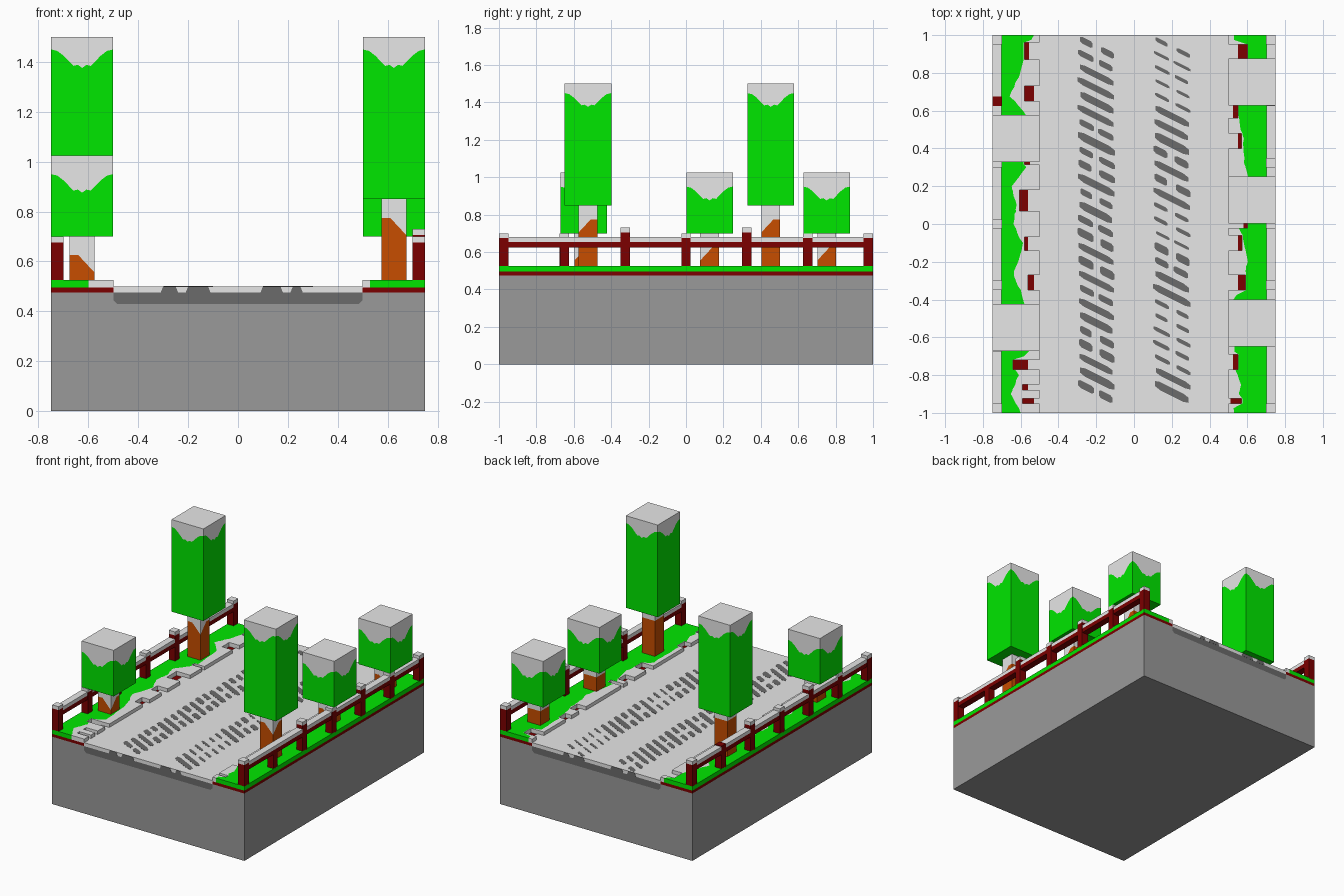
import bpy, bmesh, random

if "Cube" in bpy.data.objects:
    bpy.data.objects.remove(bpy.data.objects["Cube"])
random.seed(4)


def mat(name, *c):
    m = bpy.data.materials.new(name)
    m.diffuse_color = (*c, 1)
    m.use_nodes = True
    m.node_tree.nodes["Principled BSDF"].inputs["Base Color"].default_value = m.diffuse_color
    return m


SNOW = mat("snow", .8, .8, .8)
GREEN = mat("leaf green", 0, .8, 0)
TRUNK = mat("bark brown", .57, .075, 0)
RED = mat("dark red wood and soil", .2, 0, 0)
STONE = mat("stone grey", .32, .32, .32)
ASPHALT = mat("asphalt grey", .145, .145, .145)


def finish(bm, name, *mats):
    bmesh.ops.recalc_face_normals(bm, faces=bm.faces)
    me = bpy.data.meshes.new(name)
    bm.to_mesh(me)
    bm.free()
    for m in mats:
        me.materials.append(m)
    ob = bpy.data.objects.new(name, me)
    bpy.context.collection.objects.link(ob)
    return ob


def add_prism(bm, pts, vec):
    """Extrude a planar outline along a vector."""
    a = [bm.verts.new(p) for p in pts]
    b = [bm.verts.new([p[i] + vec[i] for i in range(3)]) for p in pts]
    n = len(pts)
    bm.faces.new(a)
    bm.faces.new(b[::-1])
    for i in range(n):
        bm.faces.new((a[i], a[(i + 1) % n], b[(i + 1) % n], b[i]))


def add_box(bm, x0, x1, y0, y1, z0, z1):
    add_prism(bm, [(x0, y0, z0), (x1, y0, z0), (x1, y1, z0), (x0, y1, z0)], (0, 0, z1 - z0))


def extrude_profile(name, xz, m):
    bm = bmesh.new()
    add_prism(bm, [(x, -1, z) for x, z in xz], (0, 2, 0))
    return finish(bm, name, m)


def capped_block(name, cx, cy, size, z0, z1, cut, m, us=(0,), cap_mat=SNOW):
    """Square block with a cap of another colour; cut(side, u) = cap depth on the sides."""
    h = size / 2
    corners = [(cx - h, cy - h), (cx + h, cy - h), (cx + h, cy + h), (cx - h, cy + h)]
    bm = bmesh.new()
    rings = [[], [], []]
    for k in range(4):
        (ax, ay), (bx, by) = corners[k], corners[(k + 1) % 4]
        for u in us:
            x, y = ax + (bx - ax) * u, ay + (by - ay) * u
            for ring, z in zip(rings, (z0, z1 - cut(k, u), z1)):
                ring.append(bm.verts.new((x, y, z)))
    n = len(rings[0])
    bm.faces.new(rings[0])
    bm.faces.new(rings[2]).material_index = 1
    for lvl in range(2):
        lo, hi = rings[lvl], rings[lvl + 1]
        for i in range(n):
            j = (i + 1) % n
            bm.faces.new((lo[i], lo[j], hi[j], hi[i])).material_index = lvl
    return finish(bm, name, m, cap_mat)


def lerp(table, t):
    for (a, va), (b, vb) in zip(table, table[1:]):
        if a <= t <= b:
            return va + (vb - va) * (t - a) / (b - a)
    return table[-1][1]


# Ground block with a road channel, road bed and road snow
channel = [(0.5, 0.475), (0.5, 0.445), (0.485, 0.43), (-0.485, 0.43), (-0.5, 0.445), (-0.5, 0.475)]
extrude_profile("ground_block", [(-0.75, 0), (0.75, 0), (0.75, 0.475)] + channel + [(-0.75, 0.475)], STONE)
extrude_profile("road_bed", channel, ASPHALT)
extrude_profile("road_snow", [(-0.5, 0.475), (0.5, 0.475), (0.5, 0.5), (-0.5, 0.5)], SNOW)

# Tyre tracks: diagonal stripes with tapered ends, sparser on parts of the right track
bm = bmesh.new()
for cx in (-0.2, 0.2):
    for i in range(29):
        y = -0.985 + i * 0.073
        sparse = cx > 0 and (-0.72 < y < -0.4 or -0.1 < y < 0.12 or y > 0.68)
        t = random.uniform(0.016, 0.024) if sparse else random.uniform(0.034, 0.046)
        spans = [(0, .45), (.55, 1)] if random.random() < .4 or sparse else [(0, 1)]
        for u0, u1 in spans:
            u0 += random.uniform(0, .08)
            u1 -= random.uniform(0, .08)
            um = (u1 - u0) * .15
            pts = [(u0, -t * .3), (u0 + um, -t / 2), (u1 - um, -t / 2), (u1, -t * .3),
                   (u1, t * .3), (u1 - um, t / 2), (u0 + um, t / 2), (u0, t * .3)]
            pts = [(cx - .1 + .2 * u, y - .1 * u + v, .499) for u, v in pts]
            if all(abs(p[1]) < 1 for p in pts):
                add_prism(bm, pts, (0, 0, .002))
for x0, x1 in ((-0.3, -0.25), (-0.2, -0.12), (0.1, 0.17), (0.22, 0.25)):
    for ye in (-1, 1):
        add_prism(bm, [(x0 - 0.01, ye - 0.001, 0.475), (x1 + 0.01, ye - 0.001, 0.475),
                       (x1, ye - 0.001, 0.5), (x0, ye - 0.001, 0.5)], (0, 0.002, 0))
finish(bm, "tyre_tracks", ASPHALT)

# Verges: (y, |x|) line where grass meets snow, and bare soil notches (y0, y1, x0, x1)
VERGE = {
    -1: ([(-1, .60), (-.9, .65), (-.8, .61), (-.75, .64), (-.67, .55), (-.42, .58), (-.35, .60),
          (-.27, .64), (-.2, .61), (-.1, .59), (0, .64), (.1, .62), (.2, .65), (.33, .55),
          (.58, .57), (.68, .66), (.78, .61), (.9, .57), (1, .53)],
         [(-.95, -.925, .53, .59), (-.88, -.85, .56, .59), (-.77, -.72, .56, .64), (-.35, -.27, .53, .56),
          (-.14, -.07, .56, .58), (.07, .18, .56, .605), (.315, .34, .55, .58), (.65, .73, .53, .58),
          (.87, .96, .555, .58)]),
    1: ([(-1, .53), (-.95, .53), (-.86, .57), (-.78, .54), (-.65, .53), (-.4, .53), (-.3, .58),
         (-.2, .60), (-.1, .58), (0, .55), (.25, .60), (.36, .58), (.45, .58), (.53, .56),
         (.63, .54), (.88, .53), (1, .53)],
        [(-.95, -.925, .51, .57), (-.77, -.69, .525, .55), (-.35, -.27, .55, .59), (-.14, -.06, .55, .572),
         (-.02, .01, .58, .60), (.4, .48, .55, .57), (.56, .63, .525, .55), (.87, .95, .55, .60)]),
}
for s, (line, notches) in VERGE.items():
    side = "left" if s < 0 else "right"
    extrude_profile(side + "_soil", [(s * .5, .475), (s * .75, .475), (s * .75, .495), (s * .5, .495)], RED)
    ys = sorted({round(-1 + i * 0.025, 3) for i in range(81)} | {v for n in notches for v in n[:2]})
    edge = []
    for y in ys:
        x = lerp(line, y)
        if abs(y) < 1:
            x += random.uniform(-0.004, 0.004)
        for y0, y1, _, x1 in notches:
            if y0 <= y <= y1:
                x = max(x, x1 + 0.004)
        edge.append((s * x, y, 0.495))
    bm = bmesh.new()
    add_prism(bm, edge + [(s * .75, 1, .495), (s * .75, -1, .495)], (0, 0, .03))
    finish(bm, side + "_grass", GREEN)
    steps = [(s * .5, -1, .495)]
    bm = bmesh.new()
    for y0, y1, x0, x1 in notches:
        steps += [(s * x, y, .495) for x, y in ((.5, y0), (x1, y0), (x1, y1), (.5, y1))]
        add_box(bm, s * .5, s * x0, y0, y1, .495, .5)
    steps.append((s * .5, 1, .495))
    add_prism(bm, steps + edge[::-1], (0, 0, .03))
    finish(bm, side + "_verge_snow", SNOW)

    # Fence: rail with a snow strip, seven posts with snow caps, one bare post per side
    for part, z0, z1, m in (("rail", .625, .655, RED), ("rail_snow", .655, .68, SNOW)):
        bm = bmesh.new()
        add_box(bm, s * .701, s * .749, -.975, .975, z0, z1)
        finish(bm, f"{side}_fence_{part}", m)
    for i in range(-3, 4):
        bare = i * s == -2
        top = (.685 if s < 0 else .655) if bare else .73 if abs(i) == 1 else .70
        size = .0475 if bare and s > 0 else .05
        capped_block(f"{side}_fence_post_{i + 4}", s * .725, i * .325, size, .52, top,
                     lambda k, u: .025, RED, cap_mat=RED if bare else SNOW)

# Trees: square trunk and crown, snow sagging at the middle of each crown side
SAG = [(0, 0), (.1, .006), (.2, .025), (.36, .066), (.43, .062), (.5, .074),
       (.57, .062), (.64, .066), (.8, .025), (.9, .006)]


def trunk_cut(k, u):
    if k == 0:
        return .075 + .07 * max(0, (u - .35) / .65)
    if k == 1:
        return .075 + .07 * max(0, 1 - u / .65)
    return .075


for i, (x, y, tall) in enumerate([(-.625, .453, 1), (-.625, -.547, 0), (.625, .752, 0),
                                  (.625, .126, 0), (.625, -.524, 1)]):
    z0, z1, d = (.85, 1.5, .05) if tall else (.70, 1.025, .075)
    capped_block(f"tree_crown_{i + 1}", x, y, .249, z0, z1,
                 lambda k, u, d=d: d + dict(SAG)[u], GREEN, [u for u, _ in SAG])
    capped_block(f"tree_trunk_{i + 1}", x, y, .1, .52, z0, trunk_cut, TRUNK, (0, .35, .65))
